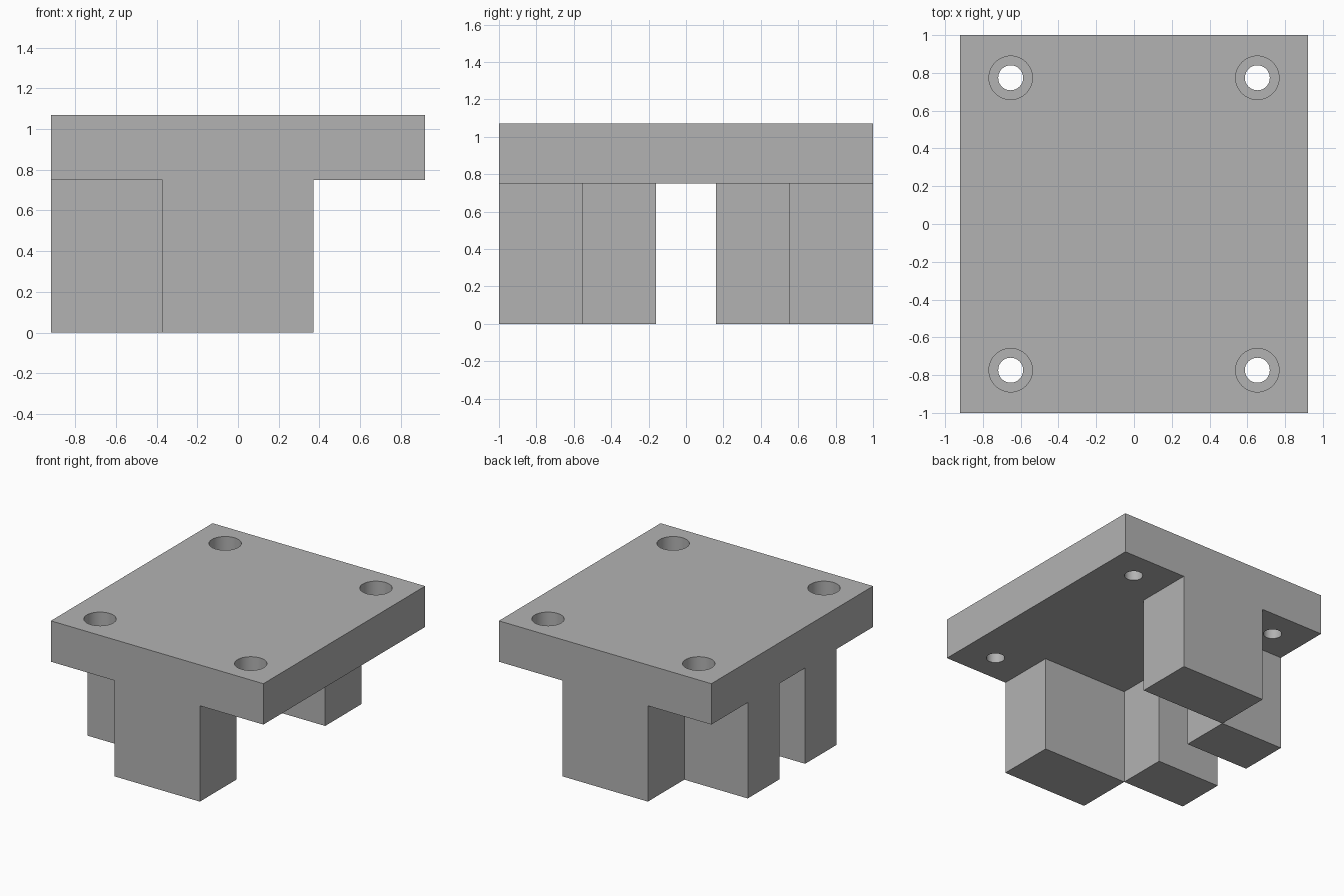
import bpy

default_cube = bpy.data.objects.get("Cube")
if default_cube:
    bpy.data.objects.remove(default_cube, do_unlink=True)

# Overall sizes
HALF_X, HALF_Y = 0.92, 1.0
UNDERSIDE, TOP = 0.75, 1.07
LEG_X = 0.37            # half width of the end legs
LEG_Y = 0.55            # where end legs stop and side legs start
GAP_Y = 0.16            # half width of the gap between the side legs
HOLE_X, HOLE_Y = 0.653, 0.774
BORE_R, DRILL_R, BORE_DEPTH = 0.115, 0.066, 0.16

grey = bpy.data.materials.new("plain_grey")
grey.use_nodes = True
colour = (0.45, 0.45, 0.45, 1)
grey.diffuse_color = colour
grey.node_tree.nodes["Principled BSDF"].inputs["Base Color"].default_value = colour


def box(name, x0, x1, y0, y1, z0, z1):
    bpy.ops.mesh.primitive_cube_add(
        size=1, location=((x0 + x1) / 2, (y0 + y1) / 2, (z0 + z1) / 2))
    obj = bpy.context.object
    obj.name = name
    obj.scale = (x1 - x0, y1 - y0, z1 - z0)
    bpy.ops.object.transform_apply(location=True, scale=True)
    obj.data.materials.append(grey)
    return obj


def cylinder(name, x, y, z0, z1, radius):
    bpy.ops.mesh.primitive_cylinder_add(
        vertices=48, radius=radius, depth=z1 - z0, location=(x, y, (z0 + z1) / 2))
    obj = bpy.context.object
    obj.name = name
    obj.data.materials.append(grey)
    return obj


def combine(body, other, operation):
    mod = body.modifiers.new(operation.lower(), "BOOLEAN")
    mod.operation = operation
    mod.solver = "EXACT"
    mod.object = other
    bpy.context.view_layer.objects.active = body
    bpy.ops.object.modifier_apply(modifier=mod.name)
    bpy.data.objects.remove(other, do_unlink=True)


# Top plate
body = box("mounting_block", -HALF_X, HALF_X, -HALF_Y, HALF_Y, UNDERSIDE, TOP)

# Wide end legs and narrower right-hand side legs, mirrored front to back
leg_top = (UNDERSIDE + TOP) / 2
for side in (-1, 1):
    y0, y1 = sorted((side * LEG_Y, side * HALF_Y))
    combine(body, box("end_leg", -LEG_X, LEG_X, y0, y1, 0, leg_top), "UNION")
    y0, y1 = sorted((side * GAP_Y, side * LEG_Y))
    combine(body, box("side_leg", -HALF_X, -LEG_X, y0, y1, 0, leg_top), "UNION")

# Counterbored screw holes at the four corners
for sx in (-1, 1):
    for sy in (-1, 1):
        x, y = sx * HOLE_X, sy * HOLE_Y
        combine(body, cylinder("drill", x, y, UNDERSIDE - 0.1, TOP + 0.1, DRILL_R), "DIFFERENCE")
        combine(body, cylinder("counterbore", x, y, TOP - BORE_DEPTH, TOP + 0.1, BORE_R), "DIFFERENCE")

# Smooth hole walls, sharp block edges
bpy.ops.object.select_all(action="DESELECT")
body.select_set(True)
bpy.context.view_layer.objects.active = body
bpy.ops.object.shade_smooth_by_angle()
